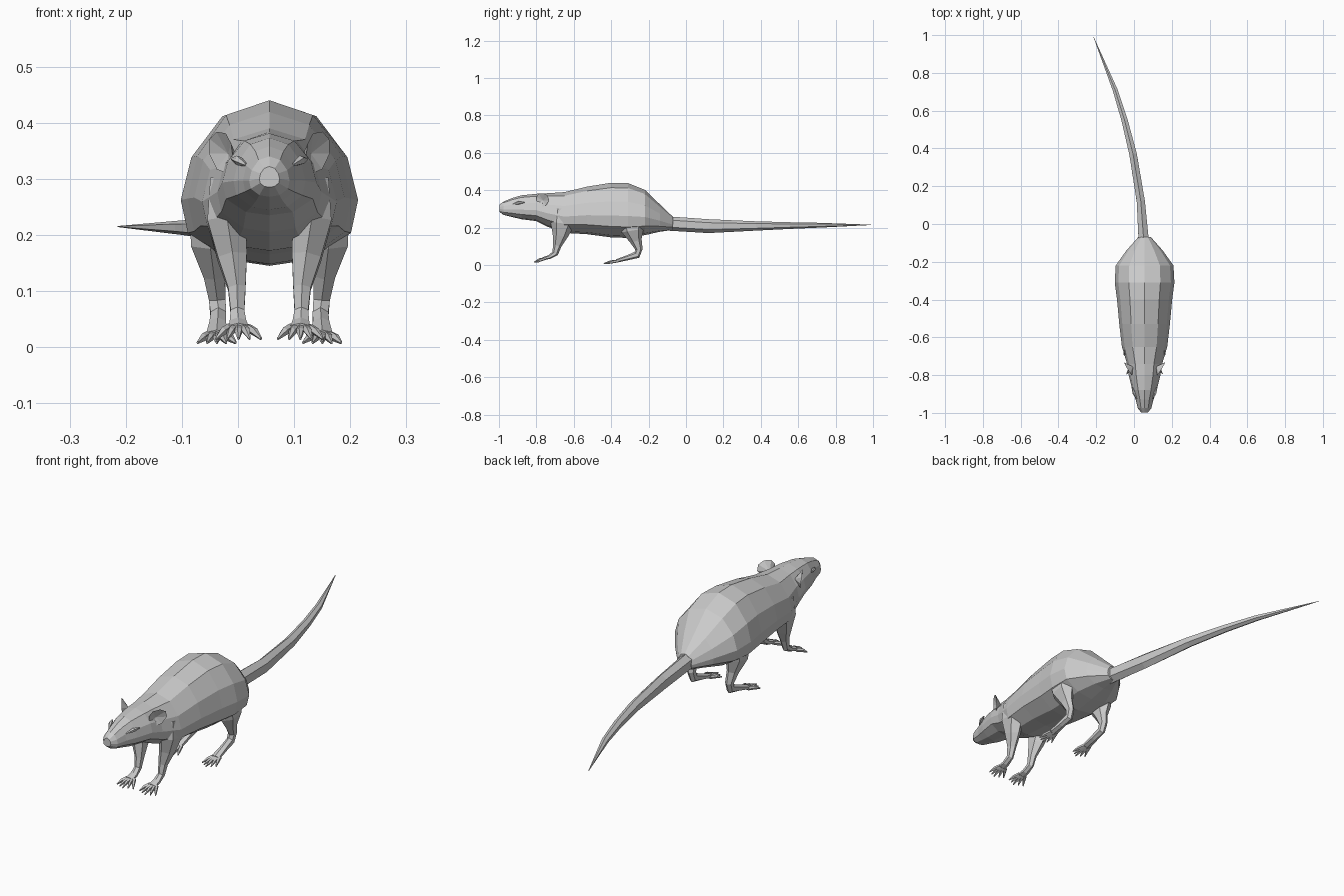
import bpy
from math import cos, sin, pi
from mathutils import Vector

CX = 0.056  # symmetry plane of the body; the tail swings off to one side


def make(name, verts, faces):
    me = bpy.data.meshes.new(name)
    me.from_pydata([tuple(v) for v in verts], [], faces)
    me.update()
    ob = bpy.data.objects.new(name, me)
    bpy.context.collection.objects.link(ob)
    # consistent outward normals
    bpy.context.view_layer.objects.active = ob
    bpy.ops.object.select_all(action='DESELECT')
    ob.select_set(True)
    bpy.ops.object.mode_set(mode='EDIT')
    bpy.ops.mesh.select_all(action='SELECT')
    bpy.ops.mesh.normals_make_consistent(inside=False)
    bpy.ops.object.mode_set(mode='OBJECT')
    return ob


def loft(name, rings):
    n = len(rings[0])
    verts = [v for r in rings for v in r]
    faces = []
    for k in range(len(rings) - 1):
        for i in range(n):
            j = (i + 1) % n
            faces.append((k*n + i, k*n + j, (k+1)*n + j, (k+1)*n + i))
    faces += [tuple(range(n)), tuple(range(len(verts) - n, len(verts)))]
    return make(name, verts, faces)


def tube(name, path, sides=6):
    """path: (x, y, z, half width across x, half depth)"""
    pts = [Vector(p[:3]) for p in path]
    rings = []
    for k, p in enumerate(path):
        t = (pts[min(k+1, len(pts)-1)] - pts[max(k-1, 0)]).normalized()
        u = Vector((1, 0, 0))
        u = (u - t * u.dot(t)).normalized()
        v = t.cross(u)
        rings.append([pts[k] + u * p[3] * cos(a) + v * p[4] * sin(a)
                      for a in [2*pi*(i + 0.5)/sides for i in range(sides)]])
    return loft(name, rings)


# body and head: cross-sections from nose to rump (y, bottom, top, half width)
sections = [(-0.998, 0.285, 0.322, 0.018), (-0.975, 0.268, 0.340, 0.036),
            (-0.93, 0.257, 0.358, 0.047), (-0.88, 0.245, 0.373, 0.064),
            (-0.80, 0.235, 0.381, 0.084), (-0.74, 0.205, 0.384, 0.093),
            (-0.65, 0.172, 0.390, 0.120), (-0.53, 0.165, 0.419, 0.134),
            (-0.40, 0.148, 0.440, 0.146), (-0.31, 0.145, 0.438, 0.158),
            (-0.22, 0.160, 0.402, 0.153), (-0.14, 0.178, 0.325, 0.096),
            (-0.07, 0.188, 0.258, 0.034)]
half = [(0.53, 0.91), (0.88, 0.66), (1, 0.40), (0.92, 0.20), (0.5, 0.04)]
outline = [(0, 1)] + half + [(0, 0)] + [(-x, z) for x, z in reversed(half)]
loft("body", [[Vector((CX + x*w, y, b + z*(t - b))) for x, z in outline]
              for y, b, t, w in sections])

# tail
tube("tail", [(0.053, -0.11, 0.223, 0.032, 0.038), (0.036, 0.12, 0.208, 0.025, 0.037),
              (-0.005, 0.37, 0.209, 0.023, 0.025), (-0.05, 0.55, 0.211, 0.019, 0.018),
              (-0.10, 0.71, 0.213, 0.015, 0.013), (-0.214, 0.99, 0.215, 0.001, 0.001)], 6)


def toes(name, s, x, y, z, length, spread, drop):
    for i, a in enumerate((-1, -0.5, 0, 0.5, 1)):
        L = length * (1 - 0.3 * abs(a))
        x0, x1 = x + a*spread*0.4, x + a*spread
        tube(f"{name}_{i+1}",
             [(CX + s*x0, y, z, 0.008, 0.008),
              (CX + s*(x0 + x1)/2, y - L*0.55, z - drop*0.35, 0.007, 0.008),
              (CX + s*x1, y - L, z - drop, 0.002, 0.003)], 5)


def ear(name, s):
    base = Vector((CX + s*0.066, -0.800, 0.345))
    e1, e2 = Vector((s*0.52, 0.85, 0)), Vector((s*0.12, 0, 1))
    back = Vector((-s*0.85, 0.52, 0))
    rim = [(0, -0.018), (0.024, -0.036), (0.060, -0.028), (0.080, 0),
           (0.072, 0.026), (0.046, 0.039), (0.014, 0.036), (0, 0.018)]
    v = [base + e1*a + e2*b for a, b in rim]
    mid = base + e1*0.035
    v += [mid + back*0.012, mid + back*0.028]
    f = []
    for i in range(8):
        j = (i + 1) % 8
        f += [(i, j, 8), (j, i, 9)]
    make(name, v, f)


for s, tag in ((1, "right"), (-1, "left")):
    # front leg with shoulder, forearm and paw
    tube(f"front_leg_{tag}",
         [(CX + s*0.075, -0.655, 0.300, 0.035, 0.060),
          (CX + s*0.076, -0.660, 0.225, 0.040, 0.066),
          (CX + s*0.066, -0.672, 0.160, 0.030, 0.042),
          (CX + s*0.058, -0.688, 0.105, 0.018, 0.023),
          (CX + s*0.057, -0.700, 0.062, 0.014, 0.017),
          (CX + s*0.056, -0.730, 0.043, 0.017, 0.011),
          (CX + s*0.055, -0.762, 0.035, 0.020, 0.008)])
    toes(f"front_toe_{tag}", s, 0.055, -0.752, 0.035, 0.060, 0.040, 0.020)
    # hind leg with thigh, hock and long foot
    tube(f"hind_leg_{tag}",
         [(CX + s*0.100, -0.290, 0.260, 0.050, 0.085),
          (CX + s*0.105, -0.285, 0.185, 0.040, 0.060),
          (CX + s*0.098, -0.268, 0.130, 0.022, 0.032),
          (CX + s*0.093, -0.252, 0.085, 0.017, 0.020),
          (CX + s*0.091, -0.262, 0.055, 0.016, 0.020),
          (CX + s*0.092, -0.310, 0.040, 0.017, 0.014),
          (CX + s*0.094, -0.372, 0.022, 0.021, 0.009)])
    toes(f"hind_toe_{tag}", s, 0.094, -0.362, 0.022, 0.078, 0.034, 0.014)
    ear(f"ear_{tag}", s)
    # raised brow over the eye
    tube(f"brow_{tag}",
         [(CX + s*0.042, -0.925, 0.325, 0.003, 0.003),
          (CX + s*0.056, -0.895, 0.333, 0.008, 0.009),
          (CX + s*0.066, -0.865, 0.335, 0.003, 0.003)], 5)
